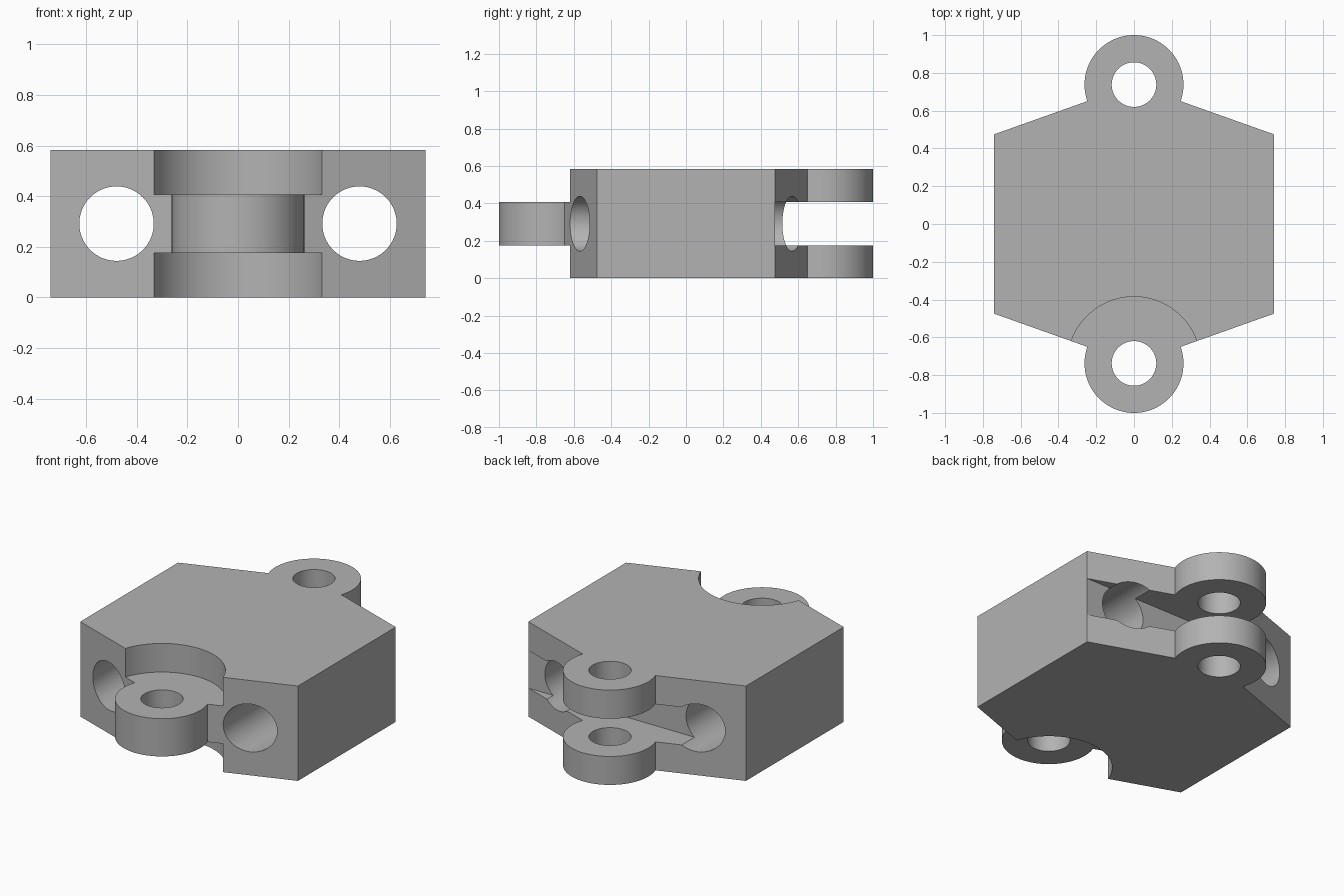
import bpy, bmesh
from math import sin, cos, radians, atan2, degrees
from mathutils import Matrix

if "Cube" in bpy.data.objects:
    bpy.data.objects.remove(bpy.data.objects["Cube"], do_unlink=True)

HALF_W, CORNER_Y, HEIGHT = 0.74, 0.475, 0.583
PIN_Y, LUG_R, PIN_R = 0.738, 0.262, 0.118
CLEAR_R, BORE_X, BORE_R = 0.353, 0.48, 0.147
SLOT_LOW, SLOT_HIGH = 0.175, 0.407

grey = bpy.data.materials.new("matt grey")
grey.use_nodes = True
colour = (0.45, 0.45, 0.45, 1)
grey.diffuse_color = colour
grey.node_tree.nodes["Principled BSDF"].inputs["Base Color"].default_value = colour


def finish(name, bm):
    bmesh.ops.recalc_face_normals(bm, faces=bm.faces)
    mesh = bpy.data.meshes.new(name)
    bm.to_mesh(mesh)
    bm.free()
    mesh.materials.append(grey)
    obj = bpy.data.objects.new(name, mesh)
    bpy.context.collection.objects.link(obj)
    return obj


def cylinder(name, radius, length, centre, axis="Z"):
    bm = bmesh.new()
    turn = Matrix.Rotation(radians(90), 4, "X") if axis == "Y" else Matrix()
    bmesh.ops.create_cone(bm, cap_ends=True, segments=96, radius1=radius,
                          radius2=radius, depth=length,
                          matrix=Matrix.Translation(centre) @ turn)
    return finish(name, bm)


def box(name, low, high):
    bm = bmesh.new()
    bmesh.ops.create_cube(bm, size=1)
    for v in bm.verts:
        v.co = [(a + b) / 2 + c * (b - a) for a, b, c in zip(low, high, v.co)]
    return finish(name, bm)


# Body plan: six-sided block with a round lug at each end
slope = degrees(atan2(PIN_Y - CORNER_Y, HALF_W))
half_plan = [(HALF_W, CORNER_Y)]
steps = 64
for i in range(steps + 1):
    a = radians(-slope + (180 + 2 * slope) * i / steps)
    half_plan.append((LUG_R * cos(a), PIN_Y + LUG_R * sin(a)))
half_plan.append((-HALF_W, CORNER_Y))
plan = half_plan + [(-x, -y) for x, y in half_plan]

bm = bmesh.new()
base = bm.faces.new([bm.verts.new((x, y, 0)) for x, y in plan])
top = bmesh.ops.extrude_face_region(bm, geom=[base])
bmesh.ops.translate(bm, vec=(0, 0, HEIGHT),
                    verts=[g for g in top["geom"] if isinstance(g, bmesh.types.BMVert)])
body = finish("hinge_block", bm)

# Cutters: front clearances, back slot, pin holes and long bores
cutters = [
    cylinder("upper_clearance", CLEAR_R, 1, (0, -PIN_Y, SLOT_HIGH + 0.5)),
    cylinder("lower_clearance", CLEAR_R, 1, (0, -PIN_Y, SLOT_LOW - 0.5)),
    box("back_slot", (-BORE_X, CORNER_Y, SLOT_LOW), (1, 1.2, SLOT_HIGH)),
]
for side in (-1, 1):
    cutters.append(cylinder("pin_hole", PIN_R, 2, (0, side * PIN_Y, 0)))
    cutters.append(cylinder("long_bore", BORE_R, 3, (side * BORE_X, 0, HEIGHT / 2), "Y"))

bpy.ops.object.select_all(action="DESELECT")
bpy.context.view_layer.objects.active = body
body.select_set(True)
for cutter in cutters:
    cutter.hide_render = True
    mod = body.modifiers.new("cut", "BOOLEAN")
    mod.operation = "DIFFERENCE"
    mod.solver = "EXACT"
    mod.object = cutter
    bpy.ops.object.modifier_apply(modifier=mod.name)
    bpy.data.objects.remove(cutter, do_unlink=True)

bpy.ops.object.shade_smooth_by_angle(angle=radians(25))
